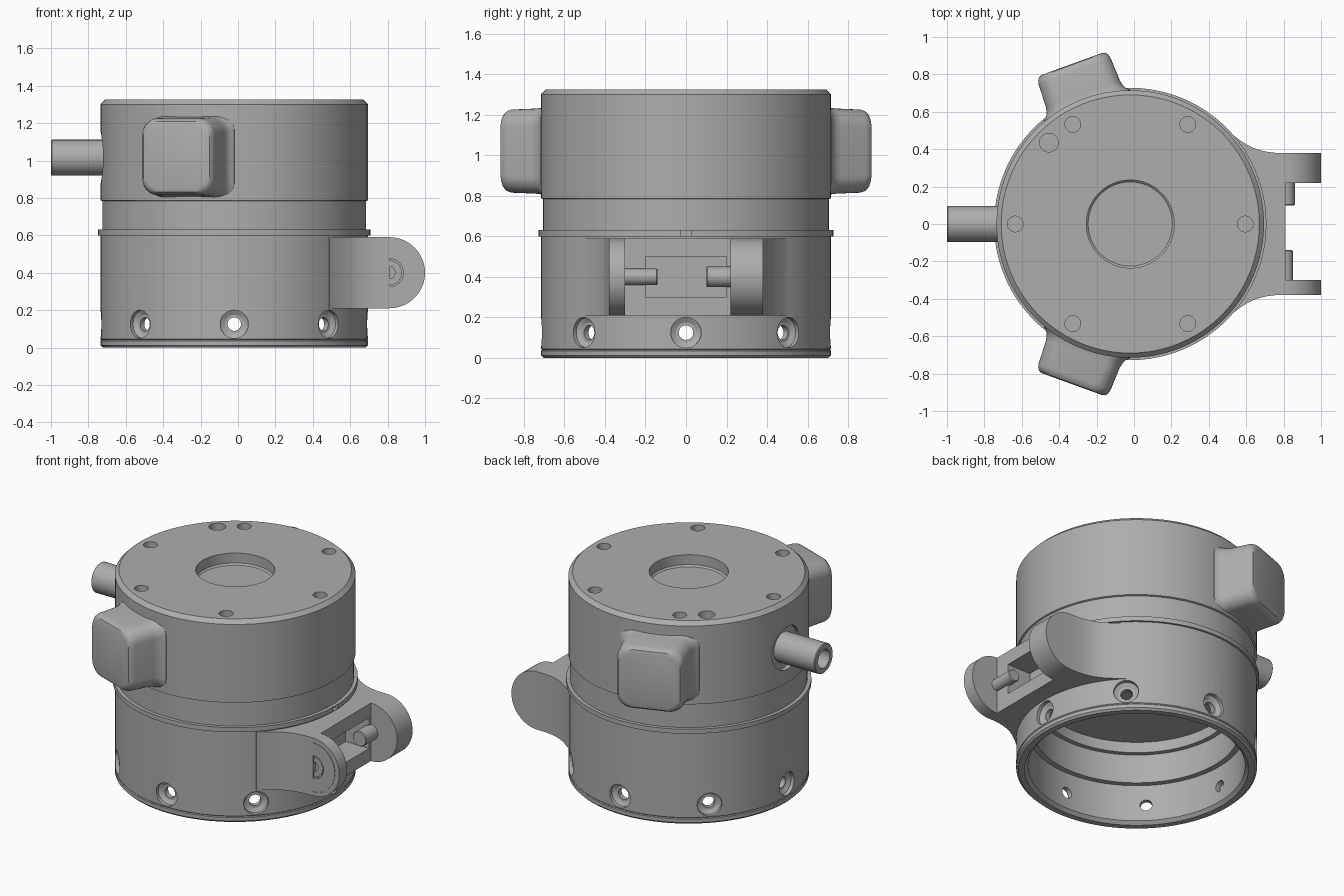
import bpy, bmesh, math
from mathutils import Matrix, Vector

cube = bpy.data.objects.get("Cube")
if cube:
    bpy.data.objects.remove(cube, do_unlink=True)

grey = bpy.data.materials.new("machined grey")
grey.use_nodes = True
grey.diffuse_color = (0.42, 0.42, 0.42, 1)
grey.node_tree.nodes["Principled BSDF"].inputs["Base Color"].default_value = grey.diffuse_color

CX = -0.02                       # axis of the round body
UP = Matrix.Translation((CX, 0, 0))


def make(name, bm, mat=Matrix()):
    bm.transform(mat)
    bmesh.ops.recalc_face_normals(bm, faces=bm.faces)
    mesh = bpy.data.meshes.new(name)
    bm.to_mesh(mesh)
    bm.free()
    mesh.materials.append(grey)
    ob = bpy.data.objects.new(name, mesh)
    bpy.context.collection.objects.link(ob)
    return ob


def aim(origin, direction):
    """Matrix that places the origin and turns local z along direction."""
    turn = Vector(direction).to_track_quat('Z', 'Y').to_matrix().to_4x4()
    return Matrix.Translation(origin) @ turn


def lathe(name, profile, mat, segs=32):
    """Revolve (radius, height) points that start and end on the axis."""
    bm = bmesh.new()
    verts = [bm.verts.new((r, 0, z)) for r, z in profile]
    edges = [bm.edges.new(p) for p in zip(verts, verts[1:])]
    bmesh.ops.spin(bm, geom=verts + edges, cent=(0, 0, 0), axis=(0, 0, 1),
                   angle=math.tau, steps=segs, use_merge=True)
    bmesh.ops.remove_doubles(bm, verts=bm.verts, dist=1e-5)
    return make(name, bm, mat)


def rod(name, r, z0, z1, mat, segs=32):
    return lathe(name, [(0, z0), (r, z0), (r, z1), (0, z1)], mat, segs)


def prism(name, points, h0, h1, mat=Matrix()):
    """Extrude a flat outline from height h0 to h1."""
    bm = bmesh.new()
    face = bm.faces.new([bm.verts.new((a, b, h0)) for a, b in points])
    top = bmesh.ops.extrude_face_region(bm, geom=[face])["geom"]
    bmesh.ops.translate(bm, vec=(0, 0, h1 - h0),
                        verts=[v for v in top if isinstance(v, bmesh.types.BMVert)])
    return make(name, bm, mat)


def box(name, lo, hi):
    return prism(name, [(lo[0], lo[1]), (hi[0], lo[1]), (hi[0], hi[1]), (lo[0], hi[1])], lo[2], hi[2])


def arc(cx, cy, r, a0, a1, n):
    steps = [math.radians(a0 + (a1 - a0) * i / n) for i in range(n + 1)]
    return [(cx + r * math.cos(a), cy + r * math.sin(a)) for a in steps]


def cut(ob, cutters):
    for c in cutters:
        c.hide_render = True
        mod = ob.modifiers.new("cut", 'BOOLEAN')
        mod.operation, mod.solver, mod.object = 'DIFFERENCE', 'EXACT', c
        bpy.context.view_layer.objects.active = ob
        bpy.ops.object.modifier_apply(modifier=mod.name)
        bpy.data.objects.remove(c, do_unlink=True)


def radial(angle, z):
    """Frame on the body axis at height z, local z pointing outwards."""
    a = math.radians(angle)
    return aim((CX, 0, z), (math.cos(a), math.sin(a), 0))


parts = []

# Round housing, open underneath, with a shallow well on top
body = lathe("housing", [
    (0, 1.25), (.225, 1.25), (.235, 1.26), (.235, 1.325), (.69, 1.325), (.715, 1.30),
    (.715, .787), (.705, .783), (.705, .63), (.728, .63), (.728, .60), (.715, .60),
    (.715, .045), (.711, .04), (.715, .035), (.715, .012), (.703, 0),
    (.665, 0), (.645, .02), (.645, .26), (.61, .26), (.61, .45), (.58, .45),
    (.58, .52), (0, .52)], UP, 96)
cutters = []
for i in range(8):               # counterbored screw holes round the skirt
    cutters.append(lathe("skirt_cutter", [(0, .5), (.036, .5), (.036, .675), (.05, .675), (.075, .69),
                                          (.075, .8), (0, .8)], radial(45 * i, .125)))
for i in range(6):               # top screw holes
    a = math.radians(60 * i)
    cutters.append(rod("top_cutter", .042, 1.27, 1.4,
                       Matrix.Translation((CX + .615 * math.cos(a), .615 * math.sin(a), 0))))
cutters.append(rod("dowel_cutter", .05, 1.27, 1.4, Matrix.Translation((-.455, .435, 0))))
cutters.append(rod("cable_cutter", .14, .685, .8, radial(180, 1.015)))
cutters.append(box("pocket_cutter", (.64, -.2, .30), (.9, .2, .50)))
cutters.append(box("slot_cutter", (.685, -.025, .602), (.8, .025, .628)))
cut(body, cutters)
parts.append(body)

# Hollow cable outlet
parts.append(lathe("cable_outlet", [(0, .60), (.096, .60), (.096, .975), (.091, .98), (.06, .98),
                                    (.06, .75), (0, .75)], radial(180, 1.015), 40))


# Two soft square pods with flared roots
def pod(name, angle):
    bm = bmesh.new()
    rings = []
    for d, hw, hz in [(.62, .25, .225), (.675, .245, .225), (.69, .228, .22), (.71, .217, .214),
                      (.74, .21, .21), (.87, .205, .205), (.892, .199, .199),
                      (.906, .188, .188), (.911, .172, .172)]:
        c = min(.085, hw * .45)
        loop = []
        for k, (sx, sy) in enumerate([(1, 1), (-1, 1), (-1, -1), (1, -1)]):
            loop += arc(sx * (hw - c), sy * (hz - c), c, 90 * k, 90 * k + 90, 8)
        rings.append([bm.verts.new((d, u, v)) for u, v in loop])
    n = len(rings[0])
    for a, b in zip(rings, rings[1:]):
        for i in range(n):
            bm.faces.new((a[i], a[(i + 1) % n], b[(i + 1) % n], b[i]))
    bm.faces.new(rings[0])
    bm.faces.new(rings[-1])
    return make(name, bm, Matrix.Translation((CX, 0, 1.02)) @ Matrix.Rotation(math.radians(angle), 4, 'Z'))


parts += [pod("right_front_pod", -110), pod("right_back_pod", 110)]

# Hinge bracket: saddle on the body, flaring out to the ears
PX, PZ, R = .81, .40, .19
flare = [(.53, .475), (.57, .445), (.61, .42), (.65, .402), (.70, .388), (.75, .381), (PX, .38)]
outline = arc(CX, 0, .68, -45, 45, 24) + arc(CX, 0, .72, 45, 43.5, 1) + flare
outline += [(x, -y) for x, y in reversed(flare)] + arc(CX, 0, .72, -43.5, -45, 1)
bracket = prism("hinge_bracket", outline, PZ - R, PZ + R)
pin_axis = aim((PX, 0, PZ), (0, 1, 0))
cut(bracket, [rod("hinge_cutter", .182, -.30, .22, pin_axis, 64),
              box("bracket_slot_cutter", (.55, -.2, .30), (.9, .2, .50))])
parts.append(bracket)

# Ears with bolt recesses; extruded outline lies in the x-z plane
stand = Matrix.Rotation(math.radians(90), 4, 'X')
ear_outline = [(.68, PZ + R), (.68, PZ - R)] + arc(PX, PZ, R, -90, 90, 32)
for name, y0, y1, side, pin_r, reach in [("left_ear", .22, .38, 1, .05, .10),
                                         ("right_ear", -.38, -.30, -1, .04, .14)]:
    ear = prism(name, ear_outline, -y1, -y0, stand)
    axis = aim((PX, 0, PZ), (0, side, 0))
    cut(ear, [rod("recess_cutter", .075, .355, .45, axis),
              lathe("ring_cutter", [(0, .45), (0, .377), (.162, .377), (.162, .45), (0, .45)][1:], axis, 48)])
    disc = lathe(name + "_face", [(0, .34), (.075, .34), (.075, .38), (.158, .38),
                                  (.158, .37), (.075, .33), (0, .33)], axis, 48)
    bolt = rod(name + "_bolt", .066, .34, .372, axis)
    cut(bolt, [rod("hex_cutter", .034, .352, .4, axis, 6)])
    pin = lathe(name + "_pin", [(0, reach), (pin_r - .005, reach), (pin_r, reach + .005),
                                (pin_r, .33), (0, .33)], axis)
    parts += [ear, disc, bolt, pin]

# Smooth shading with sharp edges kept
bpy.ops.object.select_all(action='DESELECT')
for ob in parts:
    ob.select_set(True)
bpy.context.view_layer.objects.active = body
bpy.ops.object.shade_smooth_by_angle(angle=math.radians(30))
